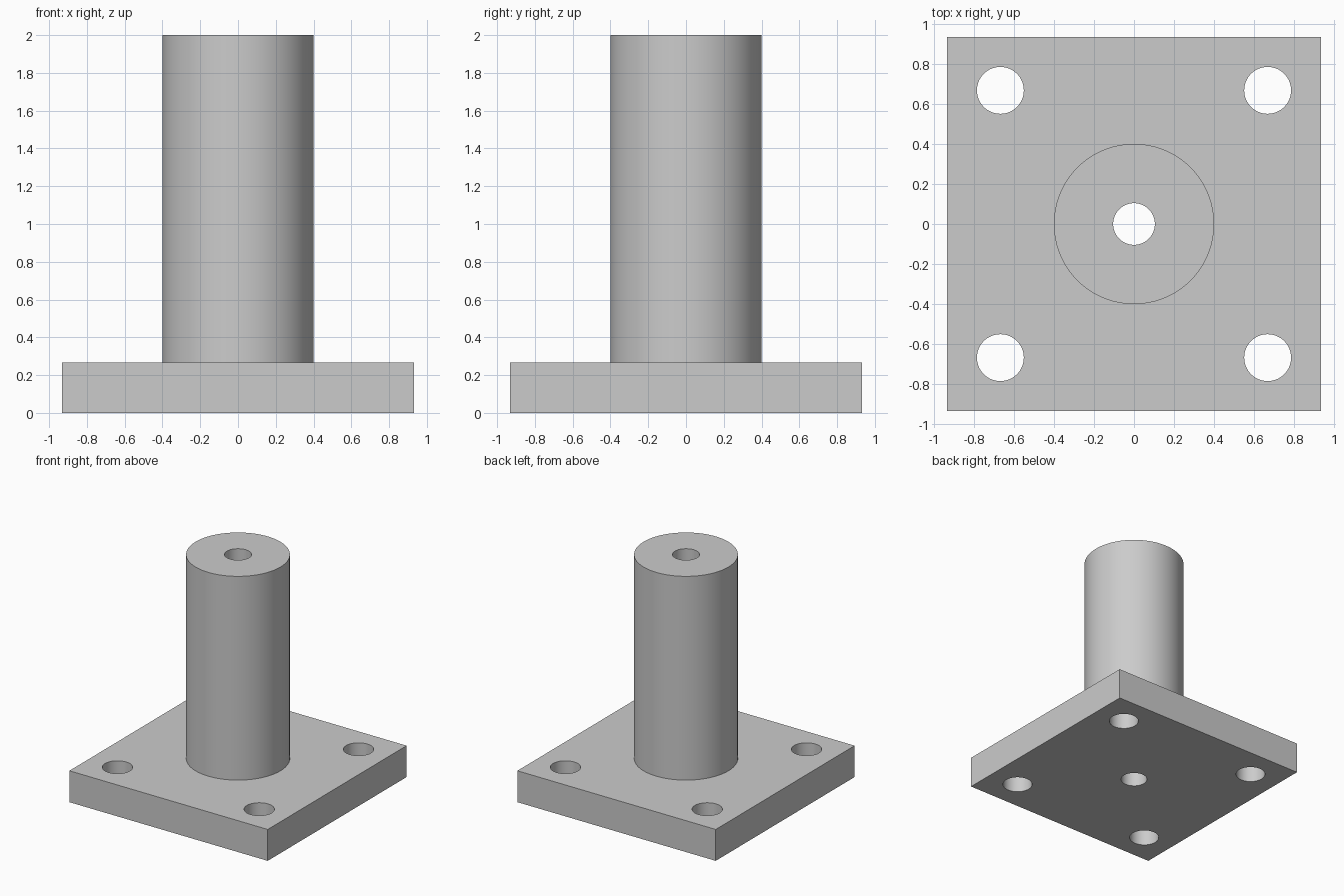
import bpy
from math import radians

if "Cube" in bpy.data.objects:
    bpy.data.objects.remove(bpy.data.objects["Cube"], do_unlink=True)

HALF, PLATE_H, HEIGHT = 0.933, 0.267, 2.0
POST_R, BORE_R, BOLT_R, BOLT_POS = 0.4, 0.104, 0.117, 0.667

steel = bpy.data.materials.new("light grey steel")
steel.use_nodes = True
grey = (0.6, 0.6, 0.6, 1)
steel.diffuse_color = grey
steel.node_tree.nodes["Principled BSDF"].inputs["Base Color"].default_value = grey


def cylinder(name, radius, bottom, top, x=0, y=0, sides=96):
    bpy.ops.mesh.primitive_cylinder_add(vertices=sides, radius=radius, depth=top - bottom,
                                        location=(x, y, (bottom + top) / 2))
    obj = bpy.context.object
    obj.name = name
    obj.data.materials.append(steel)
    return obj


def combine(target, tool, operation):
    mod = target.modifiers.new(tool.name, "BOOLEAN")
    mod.operation = operation
    mod.solver = "EXACT"
    mod.object = tool
    bpy.context.view_layer.objects.active = target
    bpy.ops.object.modifier_apply(modifier=mod.name)
    bpy.data.objects.remove(tool, do_unlink=True)


# Square base plate
bpy.ops.mesh.primitive_cube_add(size=1, location=(0, 0, PLATE_H / 2))
body = bpy.context.object
body.name = "flanged_post"
body.scale = (2 * HALF, 2 * HALF, PLATE_H)
bpy.ops.object.transform_apply(location=False, rotation=False, scale=True)
body.data.materials.append(steel)

# Round post fused to the plate
combine(body, cylinder("post", POST_R, PLATE_H / 2, HEIGHT), "UNION")

# Bore through the whole height
combine(body, cylinder("bore_cutter", BORE_R, -0.1, HEIGHT + 0.1), "DIFFERENCE")

# Four bolt holes in the corners
for sx in (-1, 1):
    for sy in (-1, 1):
        hole = cylinder("bolt_hole_cutter", BOLT_R, -0.1, PLATE_H + 0.1,
                        sx * BOLT_POS, sy * BOLT_POS, 64)
        combine(body, hole, "DIFFERENCE")

# Smooth walls with crisp rims
bpy.ops.object.select_all(action="DESELECT")
body.select_set(True)
bpy.context.view_layer.objects.active = body
bpy.ops.object.shade_smooth_by_angle(angle=radians(30))
